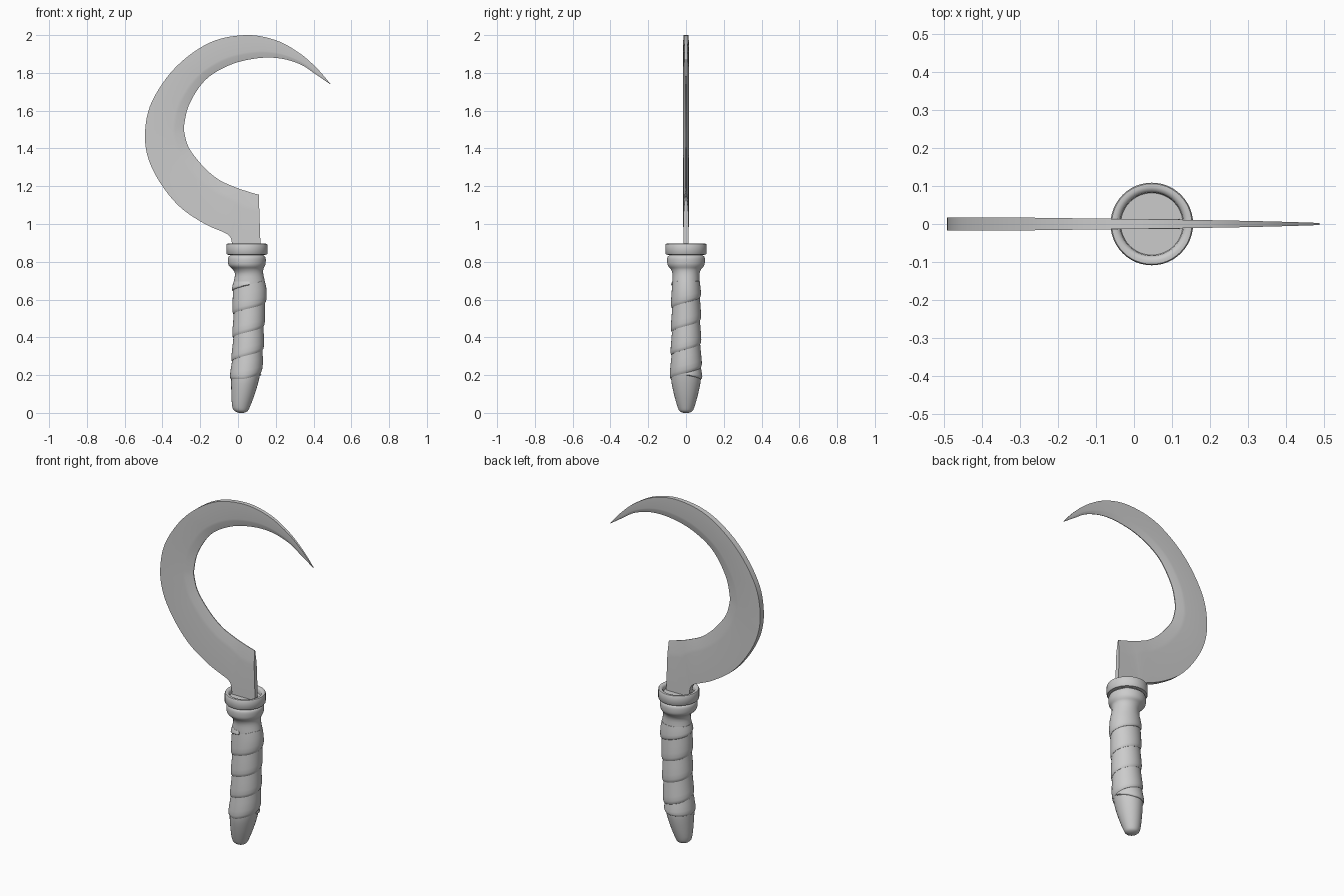
import bpy, bmesh, math
from mathutils import Vector

if "Cube" in bpy.data.objects:
    bpy.data.objects.remove(bpy.data.objects["Cube"])

TAU = math.tau


def make(name, verts, faces, angle=35):
    me = bpy.data.meshes.new(name)
    me.from_pydata([tuple(v) for v in verts], [], faces)
    bm = bmesh.new()
    bm.from_mesh(me)
    bmesh.ops.remove_doubles(bm, verts=bm.verts, dist=0.00005)
    bmesh.ops.recalc_face_normals(bm, faces=bm.faces)
    bm.to_mesh(me)
    bm.free()
    ob = bpy.data.objects.new(name, me)
    bpy.context.collection.objects.link(ob)
    bpy.ops.object.select_all(action='DESELECT')
    ob.select_set(True)
    bpy.context.view_layer.objects.active = ob
    bpy.ops.object.shade_smooth_by_angle(angle=math.radians(angle))
    return ob


def loft(name, rings, closed_caps=True, angle=35):
    """Skin equal-length closed rings, capping both ends."""
    n = len(rings[0])
    verts = [v for r in rings for v in r]
    faces = [(i * n + j, i * n + (j + 1) % n, (i + 1) * n + (j + 1) % n, (i + 1) * n + j)
             for i in range(len(rings) - 1) for j in range(n)]
    if closed_caps:
        faces += [tuple(range(n)), tuple((len(rings) - 1) * n + j for j in range(n))]
    return make(name, verts, faces, angle)


def spline(p, i, t):
    """Catmull-Rom between p[i] and p[i+1]."""
    a, b, c, d = p[max(i - 1, 0)], p[i], p[i + 1], p[min(i + 2, len(p) - 1)]
    return 0.5 * (2 * b + (c - a) * t + (2 * a - 5 * b + 4 * c - d) * t * t
                  + (3 * b - a - 3 * c + d) * t ** 3)


# Blade: spine point and cutting-edge point per station, x and z
stations = [Vector(s) for s in [
    (-.032, .90, .01, 1.185), (-.055, .945, -.04, 1.205), (-.175, 1.0, -.105, 1.237),
    (-.307, 1.09, -.18, 1.30), (-.41, 1.215, -.255, 1.395), (-.476, 1.35, -.281, 1.47),
    (-.492, 1.49, -.284, 1.53), (-.455, 1.65, -.255, 1.64), (-.33, 1.83, -.17, 1.765),
    (-.15, 1.96, -.04, 1.843), (.04, 2.0, .10, 1.877), (.2, 1.973, .22, 1.877),
    (.328, 1.903, .33, 1.845), (.42, 1.822, .412, 1.792), (.489, 1.742, .487, 1.741)]]
path = [Vector(s) for s in [(.12, .86, .11, 1.155), (.045, .86, .08, 1.163), (-.03, .86, .045, 1.174)]]
for i in range(len(stations) - 1):
    path += [spline(stations, i, k / 6) for k in range(6)]
path.append(stations[-1])


def blade_ring(s, f):
    t = .013 + .004 * min(1, f / .4)
    if f > .6:
        t *= 1 - .85 * (f - .6) / .4
    o, e = Vector((s[0], 0, s[1])), Vector((s[2], 0, s[3]))
    y = Vector((0, 1, 0))
    right = [o + y * t, o.lerp(e, .70) + y * t * .92, o.lerp(e, .78) + y * t * .8, e + y * t * .15]
    left = [Vector((v.x, -v.y, v.z)) for v in reversed(right)]
    return right + left


blade = loft("blade", [blade_ring(s, i / (len(path) - 1)) for i, s in enumerate(path)], angle=30)

# Grip core: z, centre x, x radius, y radius
grip = [Vector(g) for g in [
    (0, .017, .012, .012), (.008, .017, .032, .032), (.03, .016, .046, .044), (.10, .027, .062, .064),
    (.18, .038, .074, .079), (.25, .046, .078, .077), (.33, .052, .077, .074), (.50, .057, .078, .072),
    (.65, .061, .086, .072), (.69, .060, .083, .072), (.735, .059, .075, .071), (.76, .053, .081, .08),
    (.775, .048, .093, .093), (.79, .047, .099, .099), (.815, .047, .100, .100), (.828, .047, .096, .096),
    (.834, .047, .088, .088), (.845, .047, .086, .086)]]
N = 48


def grip_at(z):
    for i in range(len(grip) - 1):
        if z <= grip[i + 1][0]:
            return grip[i].lerp(grip[i + 1], max(0, (z - grip[i][0]) / (grip[i + 1][0] - grip[i][0])))
    return grip[-1]


def grip_point(g, a, extra=0):
    return Vector((g[1] + (g[2] + extra) * math.cos(a), (g[3] + extra) * math.sin(a), g[0]))


core_rings = []
for i in range(len(grip) - 1):
    for k in range(3):
        core_rings.append(spline(grip, i, k / 3))
core_rings.append(grip[-1])
loft("handle", [[grip_point(g, TAU * j / N) for j in range(N)] for g in core_rings], angle=50)

# Wrapped strap: overlapping helical band, flared along its lower edge
PITCH = .124
section = [(0, -.012), (0, .002), (.05, .0055), (.15, .0075), (.35, .007), (.7, .004), (1.02, .001), (1.06, -.012)]
band = []
for k in range(-N, int(N * 3.75) + 1):
    a = TAU * k / N
    low = .212 + PITCH * k / N
    high = min(low + PITCH, .695)
    low = max(low, .18 + .02 * max(0, (-k / N - .8) / .2))
    high = max(high, low + .012)
    band.append([grip_point(grip_at(low + (high - low) * u), a, r) for u, r in section])
loft("strap_wrap", band, angle=40)

# Collar: cupped ring around the blade root
profile = [(.0005, .836), (.09, .836), (.105, .838), (.109, .843), (.109, .890), (.106, .895),
           (.097, .896), (.089, .893), (.084, .886), (.082, .868), (.0005, .868)]
loft("collar", [[Vector((.047 + r * math.cos(TAU * j / N), r * math.sin(TAU * j / N), z))
                 for j in range(N)] for r, z in profile], angle=40)
